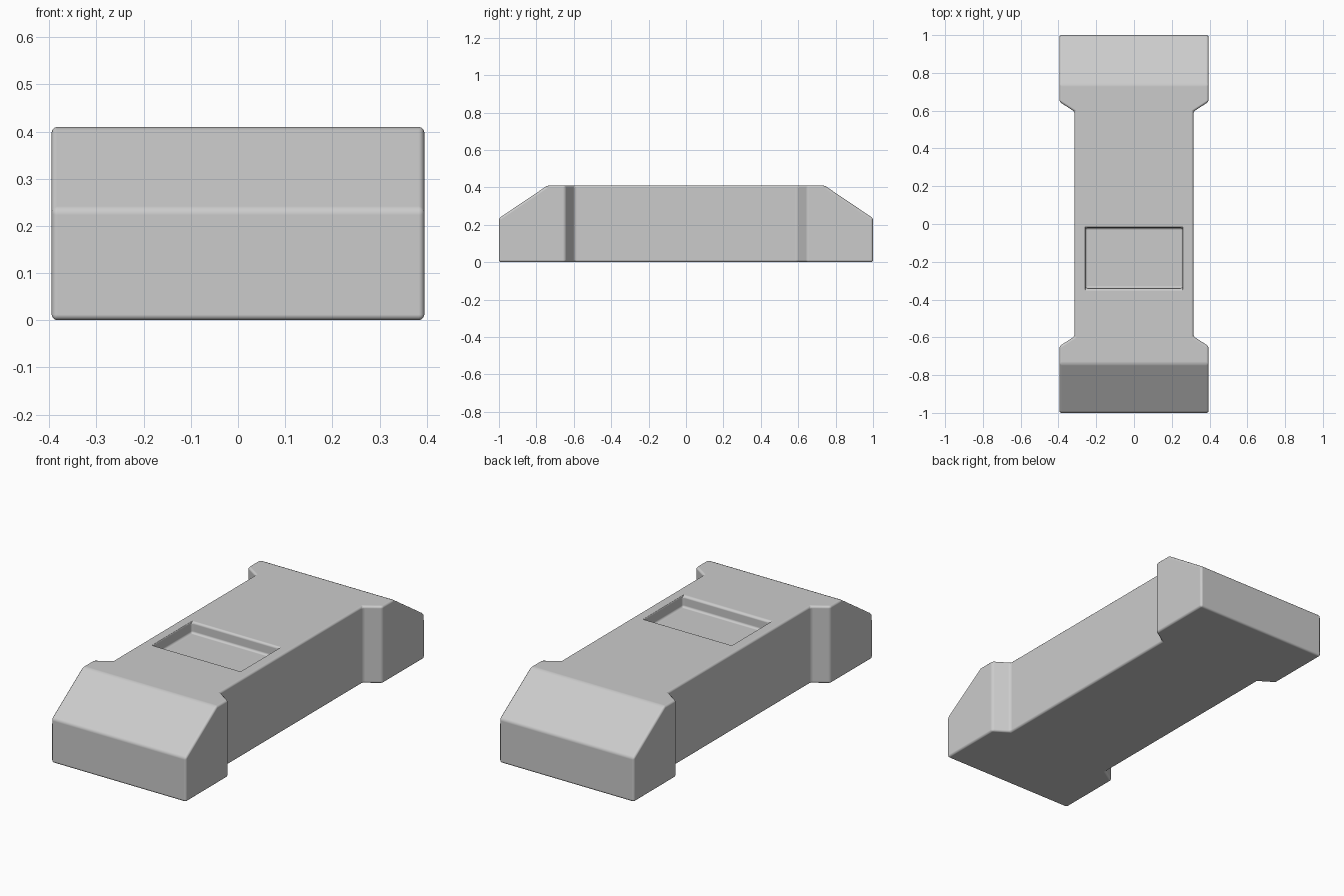
import bpy, bmesh
from math import radians
from mathutils import Vector

if "Cube" in bpy.data.objects:
    bpy.data.objects.remove(bpy.data.objects["Cube"])

HEIGHT = 0.41


def make_object(name, bm):
    bmesh.ops.recalc_face_normals(bm, faces=bm.faces[:])
    mesh = bpy.data.meshes.new(name)
    bm.to_mesh(mesh)
    bm.free()
    obj = bpy.data.objects.new(name, mesh)
    bpy.context.collection.objects.link(obj)
    return obj


# Waisted block body: quarter outline mirrored into a full plan, then extruded
quarter = [(0.395, 1.0), (0.395, 0.647), (0.315, 0.595)]
right = quarter + [(x, -y) for x, y in reversed(quarter)]
outline = right + [(-x, y) for x, y in reversed(right)]
bm = bmesh.new()
base = bm.faces.new([bm.verts.new((x, y, 0)) for x, y in outline])
top = bmesh.ops.extrude_face_region(bm, geom=[base])["geom"]
bmesh.ops.translate(bm, vec=(0, 0, HEIGHT),
                    verts=[g for g in top if isinstance(g, bmesh.types.BMVert)])

# Sloped ends, front and back
for s in (-1, 1):
    normal = Vector((0, s * (HEIGHT - 0.235), 0.26))
    cut = bmesh.ops.bisect_plane(bm, geom=bm.verts[:] + bm.edges[:] + bm.faces[:],
                                 plane_co=(0, s * 0.74, HEIGHT), plane_no=normal,
                                 clear_outer=True)["geom_cut"]
    bmesh.ops.contextual_create(bm, geom=[g for g in cut if isinstance(g, bmesh.types.BMEdge)])
body = make_object("block_body", bm)

# Cutter for the shallow rectangular pocket in the top
bm = bmesh.new()
bmesh.ops.create_cube(bm, size=1)
bmesh.ops.scale(bm, vec=(0.515, 0.32, 0.12), verts=bm.verts[:])
bmesh.ops.translate(bm, vec=(0, -0.18, HEIGHT), verts=bm.verts[:])
cutter = make_object("pocket_cutter", bm)
cutter.hide_render = True
cutter.hide_set(True)

# Pocket and softened edges
pocket = body.modifiers.new("pocket", "BOOLEAN")
pocket.operation = "DIFFERENCE"
pocket.solver = "EXACT"
pocket.object = cutter
bevel = body.modifiers.new("soft_edges", "BEVEL")
bevel.width = 0.012
bevel.segments = 3
bevel.limit_method = "ANGLE"
bevel.angle_limit = radians(25)
bevel.harden_normals = True
for face in body.data.polygons:
    face.use_smooth = True
for face in cutter.data.polygons:
    face.use_smooth = True
